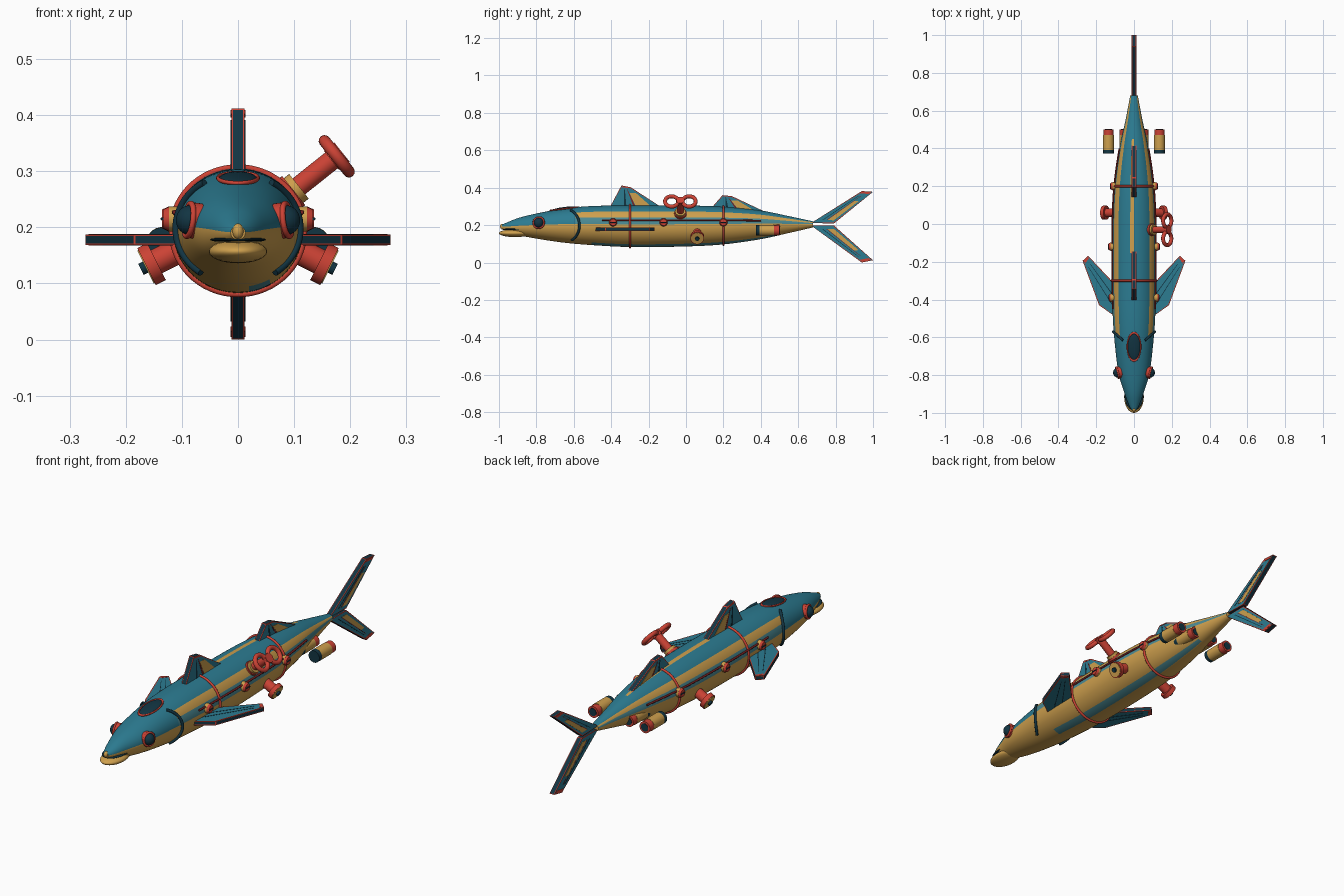
import bpy, bmesh, math
from mathutils import Vector

if "Cube" in bpy.data.objects:
    bpy.data.objects.remove(bpy.data.objects["Cube"])

def material(name, rgb):
    m = bpy.data.materials.new(name)
    m.diffuse_color = (*rgb, 1)
    m.use_nodes = True
    m.node_tree.nodes["Principled BSDF"].inputs["Base Color"].default_value = m.diffuse_color
    return m

TEAL = material("teal paint", (0.025, 0.2, 0.285))
TAN = material("brass tan", (0.62, 0.35, 0.075))
RED = material("red trim", (0.60, 0.055, 0.035))
DARK = material("dark navy", (0.006, 0.035, 0.055))
PALE = material("muted teal band", (0.07, 0.25, 0.29))
MAROON = material("dark red line", (0.2, 0.015, 0.015))

def finish(o, name, mats, smooth=True):
    o.name = name
    for m in mats:
        o.data.materials.append(m)
    if smooth and o.type == 'MESH':
        bpy.ops.object.select_all(action='DESELECT')
        o.select_set(True)
        bpy.context.view_layer.objects.active = o
        bpy.ops.object.shade_smooth_by_angle(angle=math.radians(40))
    return o

def from_bmesh(bm, name, mats, smooth=True):
    bmesh.ops.recalc_face_normals(bm, faces=bm.faces)
    me = bpy.data.meshes.new(name)
    bm.to_mesh(me)
    bm.free()
    o = bpy.data.objects.new(name, me)
    bpy.context.collection.objects.link(o)
    return finish(o, name, mats, smooth)

def cyl(name, a, b, r, mat, r2=None):
    a, b = Vector(a), Vector(b)
    d = b - a
    bpy.ops.mesh.primitive_cone_add(vertices=32, radius1=r, radius2=r if r2 is None else r2,
        depth=d.length, location=(a + b) / 2, rotation=d.to_track_quat('Z', 'Y').to_euler())
    return finish(bpy.context.object, name, [mat])

def ring(name, loc, normal, R, r, mat):
    bpy.ops.mesh.primitive_torus_add(major_radius=R, minor_radius=r, major_segments=40, minor_segments=12,
        location=loc, rotation=Vector(normal).to_track_quat('Z', 'Y').to_euler())
    return finish(bpy.context.object, name, [mat])

def ball(name, loc, scale, mat, rot=(0, 0, 0)):
    bpy.ops.mesh.primitive_uv_sphere_add(segments=32, ring_count=16, radius=1, location=loc, rotation=rot)
    o = bpy.context.object
    o.scale = scale
    return finish(o, name, [mat])

def tube(name, pts, r, mat, cyclic=False):
    cu = bpy.data.curves.new(name, 'CURVE')
    cu.dimensions = '3D'
    cu.bevel_depth, cu.bevel_resolution, cu.use_fill_caps = r, 3, True
    sp = cu.splines.new('POLY')
    sp.points.add(len(pts) - 1)
    for p, q in zip(sp.points, pts):
        p.co = (*q, 1)
    sp.use_cyclic_u = cyclic
    o = bpy.data.objects.new(name, cu)
    bpy.context.collection.objects.link(o)
    return finish(o, name, [mat])

# Hull profile: y, top z, bottom z, half width
PROFILE = [(-.985, .203, .178, .013), (-.96, .213, .168, .027), (-.9, .237, .148, .049), (-.8, .262, .128, .08),
           (-.65, .289, .106, .1), (-.5, .302, .093, .112), (-.3, .305, .083, .116), (0, .305, .086, .116),
           (.2, .298, .097, .106), (.4, .278, .125, .077), (.55, .248, .158, .045), (.68, .22, .188, .02)]

def profile(y):
    n = len(PROFILE)
    i = max(k for k in range(n - 1) if k == 0 or PROFILE[k][0] <= y)
    a, b = PROFILE[i], PROFILE[i + 1]
    p, q = PROFILE[max(i - 1, 0)], PROFILE[min(i + 2, n - 1)]
    h = b[0] - a[0]
    t = (y - a[0]) / h
    out = []
    for k in (1, 2, 3):
        ma = (b[k] - p[k]) / (b[0] - p[0]) * h
        mb = (q[k] - a[k]) / (q[0] - a[0]) * h
        out.append((2*t**3 - 3*t*t + 1) * a[k] + (t**3 - 2*t*t + t) * ma + (3*t*t - 2*t**3) * b[k] + (t**3 - t*t) * mb)
    return out

def surf(y, deg, off=0.0):
    top, bot, hw = profile(y)
    t = math.radians(deg)
    return Vector(((hw + off) * math.cos(t), y, (top + bot) / 2 + ((top - bot) / 2 + off) * math.sin(t)))

def hull_colour(y, deg):
    t = math.degrees(math.asin(math.sin(math.radians(deg))))
    if y < -.58:
        return 0 if t > 5 else 1
    if -.15 < y < .45 and 90 < deg < 100:          # spine stripe
        return 1
    if -.5 < y < .5 and 280 < deg < 300:           # keel stripe
        return 2
    return 0 if t > 45 else 1 if t > 25 else 2 if t > 5 else 1

# Hull: lofted rings, banded by angle around the axis
bm = bmesh.new()
N, M = 72, 80
rows = [[bm.verts.new(surf(-.985 + 1.665 * i / M, 360 * j / N)) for j in range(N)] for i in range(M + 1)]
for i in range(M):
    for j in range(N):
        f = bm.faces.new((rows[i][j], rows[i][(j+1) % N], rows[i+1][(j+1) % N], rows[i+1][j]))
        f.material_index = hull_colour(-.985 + 1.665 * (i + .5) / M, 360 * (j + .5) / N)
for r in (rows[0], rows[-1]):
    bm.faces.new(r).material_index = 1
from_bmesh(bm, "hull", [TEAL, TAN, PALE])

# Hoops round the hull
for k, y in enumerate((-.3, .2)):
    tube(f"hull_hoop_{k}", [surf(y, a * 6, .002) for a in range(60)], .0058, RED, True)

# Jaw, mouth slot and nose
ball("lower_jaw", (0, -.915, .157), (.052, .085, .021), TAN)
ball("mouth_slot", (0, -.905, .178), (.05, .082, .005), DARK)
ball("nose", (0, -.982, .193), (.01, .012, .014), TAN)

# Canopy on the head
tilt = math.radians(7)
ball("canopy_glass", (0, -.65, .286), (.034, .072, .011), DARK, (tilt, 0, 0))
o = ring("canopy_rim", (0, -.65, .288), (0, 0, 1), 1, .085, RED)
o.rotation_euler = (tilt, 0, 0)
o.scale = (.036, .074, .045)

# Fins: dark edge lined in red, teal panel, rays and a red tip
def fin(name, pts, place, half, rays, lead=()):
    """pts: root front, tip front, tip rear, root rear in the fin's plane; lead: bend in the front edge"""
    bm = bmesh.new()
    outline = [pts[0], *lead, *pts[1:]]
    n = len(outline)
    lo, hi = ([bm.verts.new(place(*p, s * half)) for p in outline] for s in (-1, 1))
    caps = [bm.faces.new(lo), bm.faces.new(hi)]
    sides = [bm.faces.new((lo[i], lo[(i+1) % n], hi[(i+1) % n], hi[i])) for i in range(n)]
    bmesh.ops.recalc_face_normals(bm, faces=bm.faces)
    for f in sides:
        f.material_index = 2
    for f, w in [(f, .005) for f in caps] + [(f, .0045) for f in sides]:
        for g in bmesh.ops.inset_region(bm, faces=[f], thickness=w)['faces']:
            g.material_index = 1
    from_bmesh(bm, name, [TEAL, RED, DARK], False)
    a, b, c, d = (Vector(p) for p in pts)
    for k, (r0, r1, v0, v1, mat) in enumerate(rays):
        bm = bmesh.new()
        uv = ((r0, v0), (r0, v1), (r1, v1), (r1, v0))
        quad = [a.lerp(d, u).lerp(b.lerp(c, u), v) for u, v in uv]
        lo, hi = ([bm.verts.new(place(*p, s * (half + .001))) for p in quad] for s in (-1, 1))
        bm.faces.new(lo)
        bm.faces.new(hi)
        for i in range(4):
            bm.faces.new((lo[i], lo[i-1], hi[i-1], hi[i]))
        from_bmesh(bm, f"{name}_ray_{k}", [mat], False)

upright = lambda y, z, t: (t, y, z)
RAYS = ((.52, .82, .1, .7, TAN), (.28, .33, .1, .85, DARK), (.47, .51, .1, .85, MAROON), (.12, .88, .93, .985, RED))
fin("front_dorsal_fin", [(-.41, .29), (-.345, .412), (-.295, .402), (-.13, .295)], upright, .012, RAYS)
fin("rear_dorsal_fin", [(.13, .285), (.195, .36), (.245, .355), (.43, .268)], upright, .012, RAYS)
fin("upper_tail_fin", [(.67, .212), (.94, .382), (1, .378), (.79, .208)], upright, .012, RAYS)
fin("lower_tail_fin", [(.67, .197), (.94, 0), (1, .012), (.79, .199)], upright, .012, RAYS)

for s, side in ((1, "right"), (-1, "left")):
    fin(f"{side}_pectoral_fin", [(.1, -.49), (.272, -.195), (.243, -.168), (.1, -.32)],
        lambda x, y, t: (s * x, y, .178 + t), .0095,
        ((.2, .25, .1, .85, DARK), (.55, .6, .1, .85, DARK), (.12, .88, .94, .985, RED)), [(.185, -.43)])

    # Eye
    e, n = Vector((s * .078, -.785, .212)), Vector((s * .95, -.25, .12)).normalized()
    cyl(f"{side}_eye_socket", e - n * .01, e + n * .01, .032, RED)
    ring(f"{side}_eye_rim", e + n * .01, n, .0295, .005, RED)
    ball(f"{side}_eye_lens", e + n * .006, (.027, .027, .027), DARK)

    # Gill arc
    mir = lambda v: Vector((s * v.x, v.y, v.z))
    tube(f"{side}_gill", [mir(surf(-.57 - .04 * (a / 52) ** 2, a, .003)) for a in range(-52, 57, 4)], .0065, DARK)

    # Side pipe with bolts
    tube(f"{side}_pipe", [mir(surf(-.45 + .85 * i / 40, 16, .003)) for i in range(41)], .0045, MAROON)
    for k, y in enumerate((-.39, -.12, .2)):
        x = profile(y)[2]
        cyl(f"{side}_bolt_base_{k}", (s * (x - .02), y, .215), (s * (x + .008), y, .215), .022, TAN)
        cyl(f"{side}_bolt_head_{k}", (s * (x + .008), y, .215), (s * (x + .018), y, .215), .0215, RED, .017)
        tube(f"{side}_bolt_slot_{k}", [(s * (x + .018), y - .015, .215), (s * (x + .018), y + .015, .215)], .003, DARK)

    # Angled outlet nozzle
    b, n = Vector((s * .08, .06, .172)), Vector((s * .89, 0, -.45)).normalized()
    cyl(f"{side}_nozzle_pipe", b, b + n * .085, .023, RED)
    cyl(f"{side}_nozzle_flange", b + n * .073, b + n * .093, .037, RED)
    cyl(f"{side}_nozzle_face", b + n * .093, b + n * .095, .033, TAN)
    cyl(f"{side}_nozzle_hole", b + n * .095, b + n * .104, .011, DARK)

    # Outer thruster and inner mount
    for part, x, z, r in (("thruster", .135, .172, .028), ("thruster_mount", .05, .178, .027)):
        for nm, y0, y1, rr, m in (("intake", .373, .392, 1, DARK), ("casing", .392, .47, 1.02, TAN),
                                  ("nozzle", .47, .5, .96, RED), ("exhaust", .499, .502, .65, DARK)):
            cyl(f"{side}_{part}_{nm}", (s * x, y0, z), (s * x, y1, z), r * rr, m)

# Valve with double-loop handle on the right shoulder
n = Vector((.78, 0, .62)).normalized()
b = Vector((.082, -.03, .252))
cyl("valve_base", b - n * .02, b + n * .022, .033, RED)
cyl("valve_collar", b + n * .022, b + n * .034, .028, TAN)
cyl("valve_stem", b + n * .03, b + n * .122, .018, RED)
cyl("valve_hub", b + n * .108, b + n * .132, .022, RED)
for k in (-1, 1):
    ring(f"valve_handle_{k}", b + n * .12 + Vector((0, k * .047, 0)), n, .035, .0105, RED)
